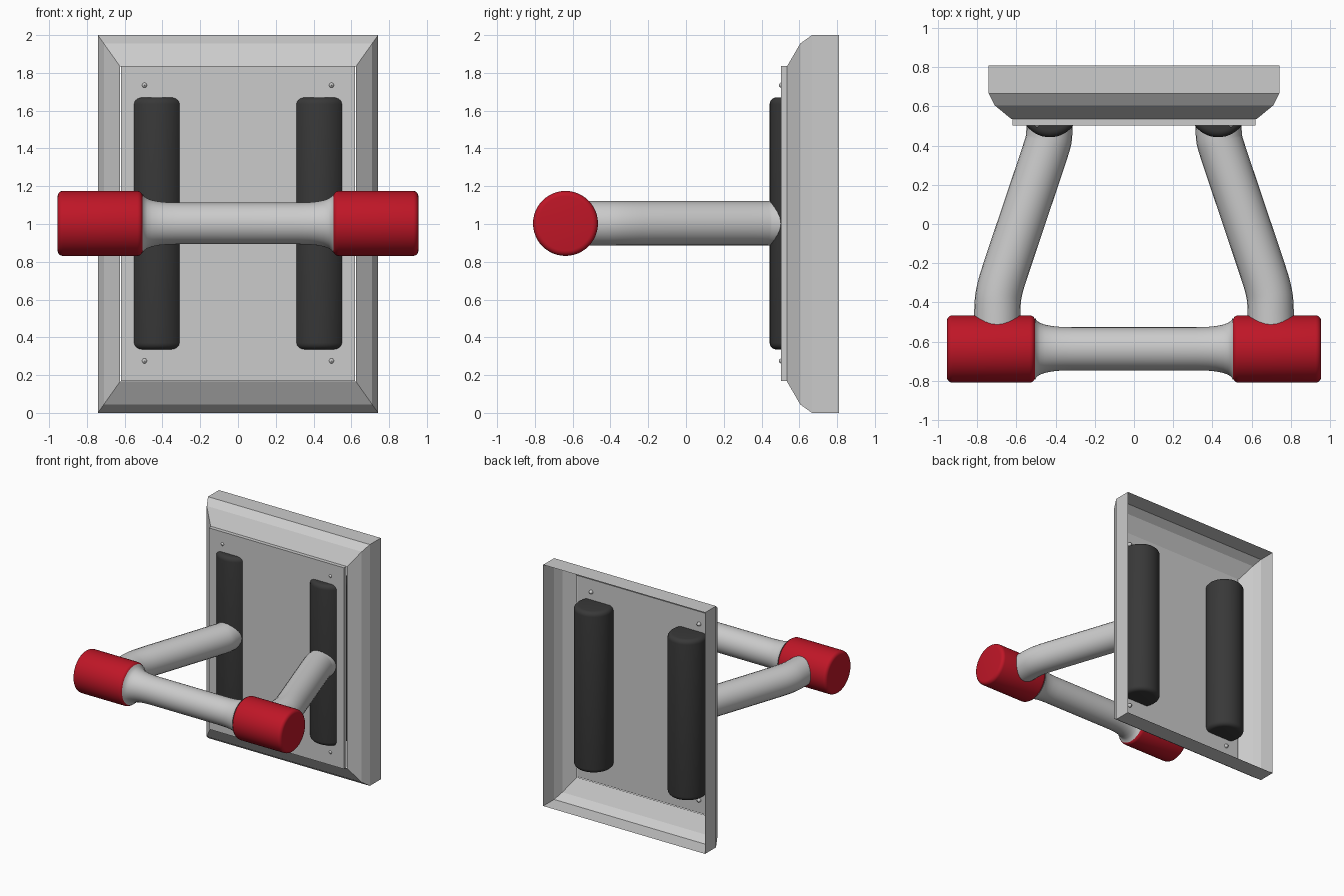
import bpy, bmesh, math
from mathutils import Matrix

if "Cube" in bpy.data.objects:
    bpy.data.objects.remove(bpy.data.objects["Cube"])


def material(name, rgb):
    m = bpy.data.materials.new(name)
    m.diffuse_color = (*rgb, 1)
    m.use_nodes = True
    m.node_tree.nodes["Principled BSDF"].inputs["Base Color"].default_value = m.diffuse_color
    return m


RED = material("red_rubber", (0.52, 0.008, 0.02))
BLACK = material("black_rubber", (0.04, 0.04, 0.04))


def finish(name, bm, mat=None, smooth=True):
    bmesh.ops.recalc_face_normals(bm, faces=bm.faces)
    me = bpy.data.meshes.new(name)
    bm.to_mesh(me)
    bm.free()
    ob = bpy.data.objects.new(name, me)
    bpy.context.collection.objects.link(ob)
    if mat:
        me.materials.append(mat)
    if smooth:
        smooth_object(ob)
    return ob


def smooth_object(ob):
    bpy.ops.object.select_all(action='DESELECT')
    ob.select_set(True)
    bpy.context.view_layer.objects.active = ob
    bpy.ops.object.shade_smooth_by_angle(angle=math.radians(35))


def lathe(name, profile, axis, loc, mat=None, capped=True, seg=48):
    """Turn (position, radius) points around the x or z axis."""
    bm = bmesh.new()
    rings = [[bm.verts.new((r * math.cos(2 * math.pi * i / seg),
                            r * math.sin(2 * math.pi * i / seg), t))
              for i in range(seg)] for t, r in profile]
    for a, b in zip(rings, rings[1:]):
        for i in range(seg):
            j = (i + 1) % seg
            bm.faces.new((a[i], a[j], b[j], b[i]))
    if capped:
        bm.faces.new(rings[0])
        bm.faces.new(rings[-1])
    rot = Matrix.Rotation(math.pi / 2, 4, 'Y') if axis == 'x' else Matrix()
    bm.transform(Matrix.Translation(loc) @ rot)
    return finish(name, bm, mat)


def rounded(half, r, bevel, n=5):
    """Half-length, radius and rim rounding of a cylinder profile."""
    arc = [math.pi / 2 * i / n for i in range(n + 1)]
    end = [(half - bevel + bevel * math.sin(a), r - bevel + bevel * math.cos(a)) for a in arc]
    return [(-t, q) for t, q in reversed(end)] + end


# Hollow wall frame, open at the back
bm = bmesh.new()
rings = []
for y, f in ((0.81, 0), (0.667, 0), (0.605, 0.27), (0.535, 1)):
    hx, hz = 0.742 - 0.117 * f, 1.0 - 0.165 * f
    rings.append([bm.verts.new((sx * hx, y, 1 + sz * hz))
                  for sx, sz in ((-1, -1), (1, -1), (1, 1), (-1, 1))])
for a, b in zip(rings, rings[1:]):
    for i in range(4):
        j = (i + 1) % 4
        bm.faces.new((a[i], a[j], b[j], b[i]))
finish("wall_frame", bm, smooth=False)

# Front plate
bm = bmesh.new()
bmesh.ops.create_cube(bm, size=1, matrix=Matrix.Translation((0, 0.519, 1.003))
                      @ Matrix.Diagonal((1.24, 0.032, 1.668, 1)))
finish("mounting_plate", bm, smooth=False)

# Handle bar, flared where it meets the grips
flare = [(0.32, 0.11), (0.38, 0.112), (0.42, 0.116), (0.455, 0.123),
         (0.48, 0.132), (0.497, 0.144), (0.506, 0.16)]
lathe("handle_bar", [(-t, r) for t, r in reversed(flare)] + flare, 'x', (0, -0.637, 1.003))

for side, s in (("left", -1), ("right", 1)):
    # Red end grip
    lathe(side + "_grip", rounded(0.225, 0.172, 0.028), 'x', (s * 0.73, -0.638, 1.003), RED)

    # Black pad passing through the plate
    lathe(side + "_pad", rounded(0.667, 0.15, 0.035), 'z', (s * 0.43, 0.593, 1.003), BLACK)

    # Bent arm from pad to grip
    cu = bpy.data.curves.new(side + "_arm", 'CURVE')
    cu.dimensions = '3D'
    cu.bevel_depth = 0.118
    cu.bevel_resolution = 10
    cu.use_fill_caps = True
    path = [(0.70, -0.62), (0.70, -0.42), (0.687, -0.33), (0.645, -0.2),
            (0.49, 0.26), (0.445, 0.395), (0.43, 0.45), (0.43, 0.60)]
    sp = cu.splines.new('NURBS')
    sp.points.add(len(path) - 1)
    for p, (x, y) in zip(sp.points, path):
        p.co = (s * x, y, 1.003, 1)
    sp.order_u = 3
    sp.use_endpoint_u = True
    sp.resolution_u = 6
    arm = bpy.data.objects.new(side + "_arm", cu)
    bpy.context.collection.objects.link(arm)
    bpy.ops.object.select_all(action='DESELECT')
    arm.select_set(True)
    bpy.context.view_layer.objects.active = arm
    bpy.ops.object.convert(target='MESH')
    smooth_object(bpy.context.view_layer.objects.active)

    # Small screws at the plate corners
    for level, z in (("lower", 0.275), ("upper", 1.735)):
        bm = bmesh.new()
        bmesh.ops.create_uvsphere(bm, u_segments=12, v_segments=8, radius=1,
                                  matrix=Matrix.Translation((s * 0.495, 0.525, z))
                                  @ Matrix.Diagonal((0.018, 0.034, 0.018, 1)))
        finish(f"{side}_{level}_screw", bm)
